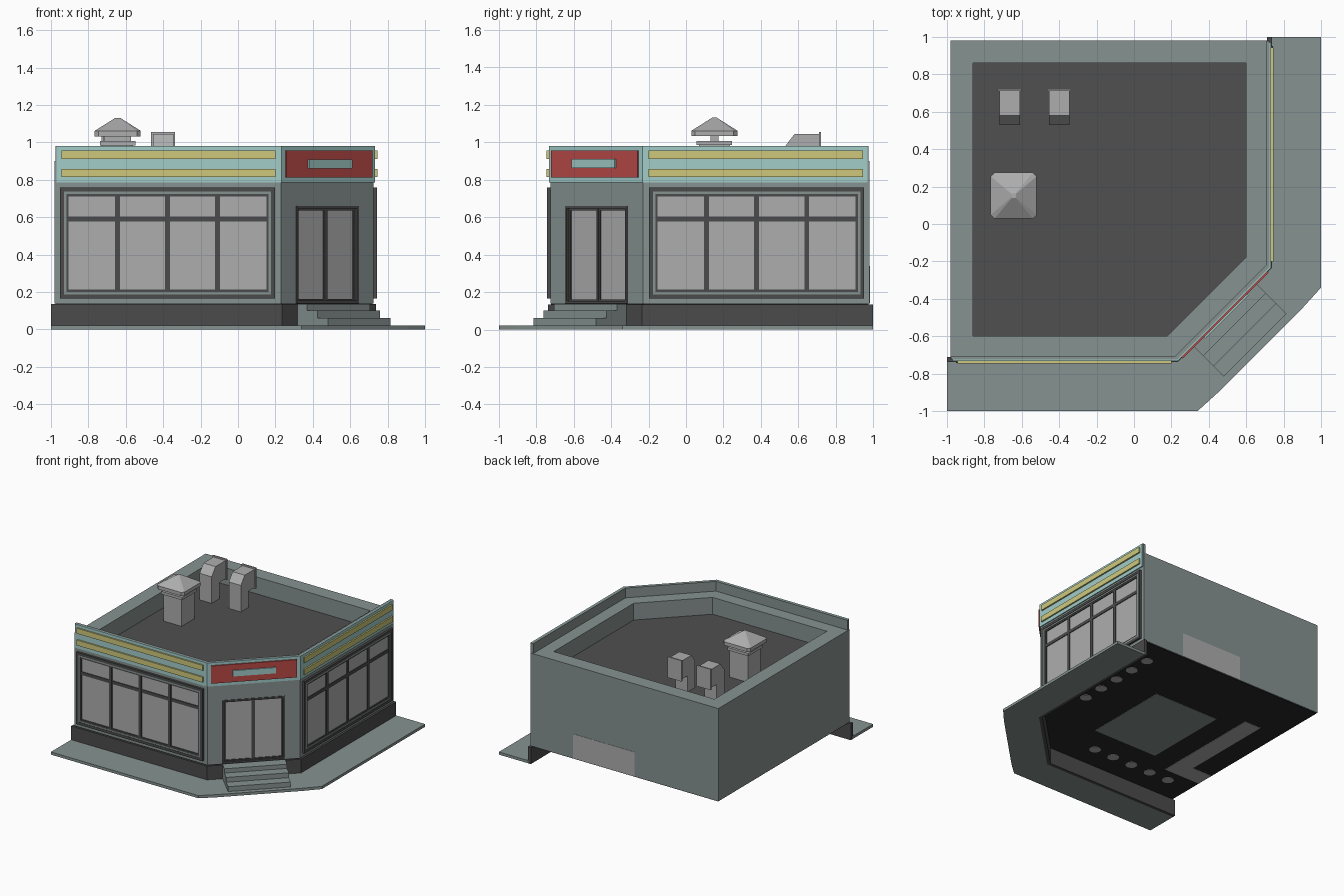
import bpy, bmesh, math
from mathutils import Matrix

if "Cube" in bpy.data.objects:
    bpy.data.objects.remove(bpy.data.objects["Cube"])

R2 = math.sqrt(2)


def material(name, r, g, b):
    m = bpy.data.materials.new(name)
    m.diffuse_color = (r, g, b, 1)
    m.use_nodes = True
    m.node_tree.nodes["Principled BSDF"].inputs["Base Color"].default_value = m.diffuse_color
    return m


WALL = material("wall_grey_green", .24, .29, .28)
DARK = material("dark_trim", .07, .07, .07)
ROOF = material("roof_dark", .08, .08, .08)
FLOOR = material("floor_black", .02, .02, .02)
PALE = material("pale_cyan", .36, .61, .59)
YELLOW = material("yellow", .62, .58, .2)
RED = material("red", .5, .07, .065)
GLASS = material("glass_grey", .42, .42, .42)
METAL = material("vent_metal", .42, .42, .42)


def loft(name, rings, mat, frame=None):
    """Closed solid through a list of equal-length point rings."""
    bm = bmesh.new()
    vs = [[bm.verts.new(p) for p in r] for r in rings]
    n = len(vs[0])
    bm.faces.new(vs[0][::-1])
    bm.faces.new(vs[-1])
    for a, b in zip(vs, vs[1:]):
        for i in range(n):
            j = (i + 1) % n
            bm.faces.new((a[i], a[j], b[j], b[i]))
    if frame:
        bm.transform(frame)
    bmesh.ops.recalc_face_normals(bm, faces=bm.faces)
    me = bpy.data.meshes.new(name)
    bm.to_mesh(me)
    bm.free()
    me.materials.append(mat)
    ob = bpy.data.objects.new(name, me)
    bpy.context.collection.objects.link(ob)
    return ob


def prism(name, pts, z0, z1, mat):
    return loft(name, [[(x, y, z) for x, y in pts] for z in (z0, z1)], mat)


def box(name, x0, x1, y0, y1, z0, z1, mat, frame=None):
    pts = [(x0, y0), (x1, y0), (x1, y1), (x0, y1)]
    return loft(name, [[(x, y, z) for x, y in pts] for z in (z0, z1)], mat, frame)


def path(d, end):
    """Front, corner and right facade line at distance d from the centre."""
    k = (d - .05) * R2
    return [(-end, -d), (k - d, -d), (d, d - k), (d, end)]


def strip(name, d0, d1, end, z0, z1, mat):
    return prism(name, path(d1, end) + path(d0, end)[::-1], z0, z1, mat)


def panel(name, f, u0, u1, d0, d1, z0, z1, mat):
    """Box on a facade: u runs along it, d points outwards."""
    return box(name, u0, u1, -d1, -d0, z0, z1, mat, f)


def ring(name, f, u, hw, z0, z1, t, d0, d1, mat):
    """Rectangular frame made of four bars."""
    panel(name + "_left", f, u - hw, u - hw + t, d0, d1, z0, z1, mat)
    panel(name + "_right", f, u + hw - t, u + hw, d0, d1, z0, z1, mat)
    panel(name + "_bottom", f, u - hw + t, u + hw - t, d0, d1, z0, z0 + t, mat)
    panel(name + "_top", f, u - hw + t, u + hw - t, d0, d1, z1 - t, z1, mat)


def turn(deg):
    return Matrix.Rotation(math.radians(deg), 4, 'Z')


def cut(ob, cutter):
    cutter.hide_render = True
    m = ob.modifiers.new("cut", 'BOOLEAN')
    m.operation, m.solver, m.object = 'DIFFERENCE', 'EXACT', cutter
    dg = bpy.context.evaluated_depsgraph_get()
    me = bpy.data.meshes.new_from_object(ob.evaluated_get(dg))
    ob.modifiers.clear()
    ob.data = me
    bpy.data.objects.remove(cutter)


CORNER = turn(45)

# Building shell with sunken roof and door recess
shell = prism("building_shell", path(.725, .98) + [(-.98, .98)], .14, .9, WALL)
cut(shell, prism("roof_cutter", path(.6, .86) + [(-.86, .86)], .75, 1.0, WALL))
cut(shell, panel("door_cutter", CORNER, -.235, .235, .645, .8, .1, .66, WALL))
prism("roof", path(.6, .86) + [(-.86, .86)], .745, .762, ROOF)
prism("floor", path(.72, .975) + [(-.975, .975)], .134, .141, FLOOR)

# Raised fascia, plinth and pavement
strip("fascia_back", .705, .725, .975, .89, .98, WALL)
strip("fascia", .725, .733, .97, .785, .98, PALE)
strip("plinth", .71, .737, 1.0, .0, .135, DARK)
pavement = [(-1, -1), (.34, -1), (.445, -.905), (.905, -.445), (1, -.34), (1, 1)]
prism("pavement", pavement + path(.73, 1)[::-1], 0, .022, WALL)

# Front and right facades: fascia stripes and four-pane windows
for side, deg, s in (("front", 0, -1), ("right", 90, 1)):
    f = turn(deg)
    for z in (.815, .912):
        panel(side + "_stripe", f, s * .3725 - .5725, s * .3725 + .5725, .73, .745, z, z + .044, YELLOW)
    u = s * .377
    panel(side + "_glass", f, u - .54, u + .54, .72, .729, .2, .73, GLASS)
    ring(side + "_outer_frame", f, u, .575, .167, .758, .021, .72, .743, DARK)
    ring(side + "_middle_frame", f, u, .554, .188, .737, .013, .72, .74, WALL)
    ring(side + "_inner_frame", f, u, .541, .201, .724, .012, .72, .736, DARK)
    for i in (-1, 0, 1):
        panel(side + "_mullion", f, u + i * .268 - .013, u + i * .268 + .013, .72, .736, .205, .72, DARK)
    panel(side + "_transom", f, u - .53, u + .53, .72, .735, .578, .604, DARK)

# Corner sign board with a blank plate
panel("sign_board", CORNER, -.325, .325, .68, .693, .812, .957, RED)
panel("sign_plate", CORNER, -.163, .163, .69, .702, .862, .91, PALE)

# Double door in the corner recess
ring("door_frame", CORNER, 0, .235, .14, .66, .014, .645, .68, DARK)
for s in (-1, 1):
    ring("door_leaf", CORNER, s * .111, .11, .15, .647, .012, .645, .662, DARK)
    panel("door_glass", CORNER, s * .111 - .1, s * .111 + .1, .645, .656, .155, .64, GLASS)

# Entrance steps
for d, z0, z1 in ((.76, .1, .137), (.838, .06, .102), (.916, .015, .062)):
    panel("step", CORNER, -.237, .237, .68, d, z0, z1, WALL)

# Hooded roof vents
hood = [(.53, .755), (.53, .98), (.58, 1.045), (.712, 1.045), (.712, .895), (.63, .895), (.63, .755)]
for x in (-.665, -.4):
    loft("roof_vent", [[(x + h, y, z) for y, z in hood] for h in (-.055, .055)], METAL)
    box("vent_flange", x - .064, x + .064, .71, .722, .885, 1.056, METAL)


# Capped chimney
def octagon(h, c, z):
    k = h - c
    pts = [(-k, -h), (k, -h), (h, -k), (h, k), (k, h), (-k, h), (-h, k), (-h, -k)]
    return [(x - .643, y + .152, z) for x, y in pts]


def square(name, hx, hy, z0, z1):
    box(name, -.643 - hx, -.643 + hx, .152 - hy, .152 + hy, z0, z1, METAL)


square("chimney_body", .082, .082, .755, .99)
square("chimney_lip", .095, .095, .985, 1.008)
square("chimney_support", .07, .022, 1.0, 1.045)
loft("chimney_cap", [octagon(.123, .02, 1.033), octagon(.123, .02, 1.062), octagon(.012, .003, 1.132)], METAL)

# Interior furniture bases showing at the back wall and under the floor
box("back_counter", -.22, .34, .97, .982, .14, .34, METAL)
box("island_base", -.45, .14, -.29, .43, .131, .136, WALL)
bar = [(-.64, -.4), (-.64, .54), (-.79, .54), (-.79, -.25), (-.97, -.25), (-.97, -.4)]
prism("counter_base", bar, .131, .136, METAL)
for i in range(5):
    t = .045 + i * .179
    for x, y in ((.51, t), (-t, -.51)):
        c = [(x + .045 * math.cos(a * math.pi / 6), y + .045 * math.sin(a * math.pi / 6)) for a in range(12)]
        prism("stool_base", c, .131, .136, METAL)
